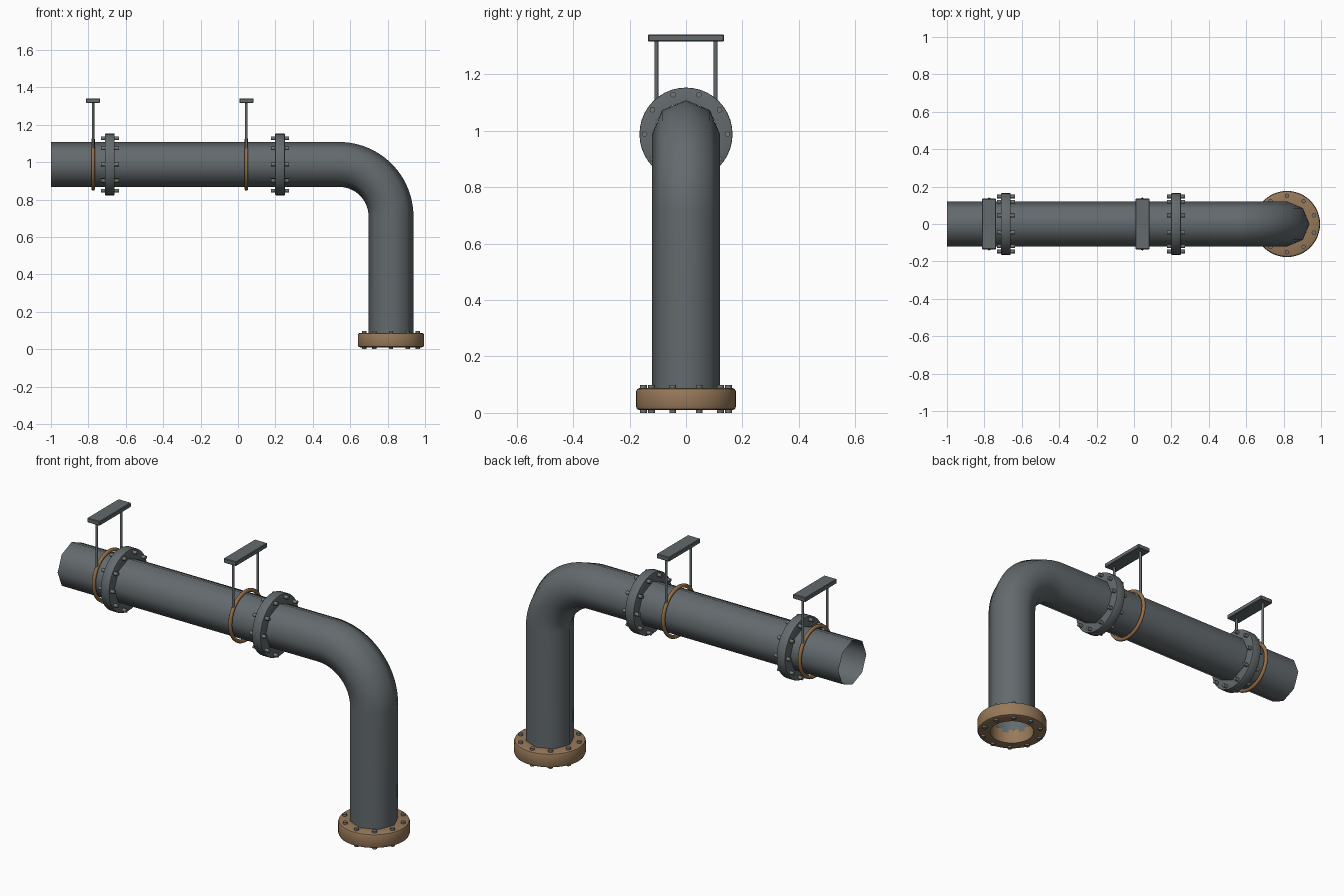
import bpy, bmesh, math
from mathutils import Matrix, Vector

cube = bpy.data.objects.get("Cube")
if cube:
    bpy.data.objects.remove(cube, do_unlink=True)


def material(name, rgb):
    mat = bpy.data.materials.new(name)
    mat.use_nodes = True
    mat.diffuse_color = (*rgb, 1)
    mat.node_tree.nodes["Principled BSDF"].inputs["Base Color"].default_value = (*rgb, 1)
    return mat


STEEL = material("steel grey", (0.125, 0.144, 0.153))
BOLT = material("bolt grey", (0.17, 0.18, 0.18))
RUST = material("rusty brown", (0.31, 0.19, 0.10))
COPPER = material("clamp brown", (0.30, 0.16, 0.065))

AXIS_Z = 0.988      # height of the horizontal run
DROP_X = 0.818      # position of the vertical run
PIPE_R = 0.12
ALONG_X = Matrix.Rotation(math.pi / 2, 4, 'Y')


def finish(name, bm, mat, angle=40):
    bmesh.ops.recalc_face_normals(bm, faces=bm.faces)
    mesh = bpy.data.meshes.new(name)
    bm.to_mesh(mesh)
    bm.free()
    mesh.materials.append(mat)
    mesh.shade_smooth()
    mesh.set_sharp_from_angle(angle=math.radians(angle))
    obj = bpy.data.objects.new(name, mesh)
    bpy.context.collection.objects.link(obj)
    return obj


def skin(bm, rings, closed):
    """Bridge equal rings of points with quads."""
    rows = [[bm.verts.new(p) for p in ring] for ring in rings]
    n = len(rows[0])
    pairs = list(zip(rows, rows[1:]))
    if closed:
        pairs.append((rows[-1], rows[0]))
    for a, b in pairs:
        for i in range(n):
            j = (i + 1) % n
            bm.faces.new((a[i], a[j], b[j], b[i]))


def lathe(name, profile, matrix, mat, steps=40, angle=40):
    """Revolve a closed (radius, height) outline."""
    bm = bmesh.new()
    rings = []
    for i in range(steps):
        a = math.tau * i / steps
        rings.append([matrix @ Vector((r * math.cos(a), r * math.sin(a), h)) for r, h in profile])
    skin(bm, rings, True)
    return finish(name, bm, mat, angle)


def collar(inner, outer, half, bevel):
    """Outline of a flat ring with softened outer edges."""
    return [(inner, -half), (outer - bevel, -half), (outer - bevel * 0.3, -half + bevel * 0.3),
            (outer, -half + bevel), (outer, half - bevel),
            (outer - bevel * 0.3, half - bevel * 0.3), (outer - bevel, half), (inner, half)]


def bolt_circle(name, matrix, circle, radius, length, count=10):
    bm = bmesh.new()
    for i in range(count):
        spot = Matrix.Rotation(math.tau * i / count, 4, 'Z') @ Matrix.Translation((0, circle, 0))
        bmesh.ops.create_cone(bm, cap_ends=True, segments=8, radius1=radius, radius2=radius,
                              depth=length, matrix=matrix @ spot)
    return finish(name, bm, BOLT, 50)


# Main pipe: octagonal open tube swept along run, elbow and drop
bend = 0.278
cx, cz = DROP_X - bend, AXIS_Z - bend
path = [(-1.0, AXIS_Z, 0)]
for i in range(25):
    t = math.pi / 2 * i / 24
    path.append((cx + bend * math.sin(t), cz + bend * math.cos(t), t))
path.append((DROP_X, 0.07, math.pi / 2))
sections = []
for x, z, t in path:
    out = Vector((math.sin(t), 0, math.cos(t)))
    sections.append([Vector((x, 0, z)) + PIPE_R * (out * math.cos(a) + Vector((0, math.sin(a), 0)))
                     for a in (math.tau * k / 8 for k in range(8))])
bm = bmesh.new()
skin(bm, sections, False)
finish("main_pipe", bm, STEEL, 80)

# Bolted flanges on the horizontal run
for tag, x in (("left", 0.225), ("right", -0.685)):
    place = Matrix.Translation((x, 0, AXIS_Z)) @ ALONG_X
    lathe(tag + "_flange", collar(0.112, 0.165, 0.026, 0.004), place, STEEL)
    bolt_circle(tag + "_flange_bolts", place, 0.147, 0.01, 0.096)

# Heavy flange at the foot
foot = Matrix.Translation((DROP_X, 0, 0.049))
lathe("foot_flange", collar(0.112, 0.177, 0.039, 0.012), foot, RUST, 48)
bolt_circle("foot_flange_bolts", foot, 0.151, 0.012, 0.098)

# Hangers: clamp ring, two rods and a top plate
for tag, x in (("left", 0.045), ("right", -0.775)):
    place = Matrix.Translation((x, 0, AXIS_Z)) @ ALONG_X
    tube = [(0.131 + 0.01 * math.cos(a), 0.01 * math.sin(a))
            for a in (math.tau * k / 10 for k in range(10))]
    lathe(tag + "_clamp_ring", tube, place, COPPER, 40, 60)

    bm = bmesh.new()
    for side in (-1, 1):
        bmesh.ops.create_cone(bm, cap_ends=True, segments=10, radius1=0.007, radius2=0.007, depth=0.25,
                              matrix=Matrix.Translation((x, side * 0.105, 1.2)))
    finish(tag + "_hanger_rods", bm, STEEL, 50)

    bm = bmesh.new()
    bmesh.ops.create_cube(bm, size=1, matrix=Matrix.Translation((x, 0, 1.329))
                          @ Matrix.Diagonal((0.076, 0.27, 0.024, 1)))
    bmesh.ops.bevel(bm, geom=bm.edges[:], offset=0.003, segments=1, affect='EDGES')
    finish(tag + "_hanger_plate", bm, STEEL, 30)
